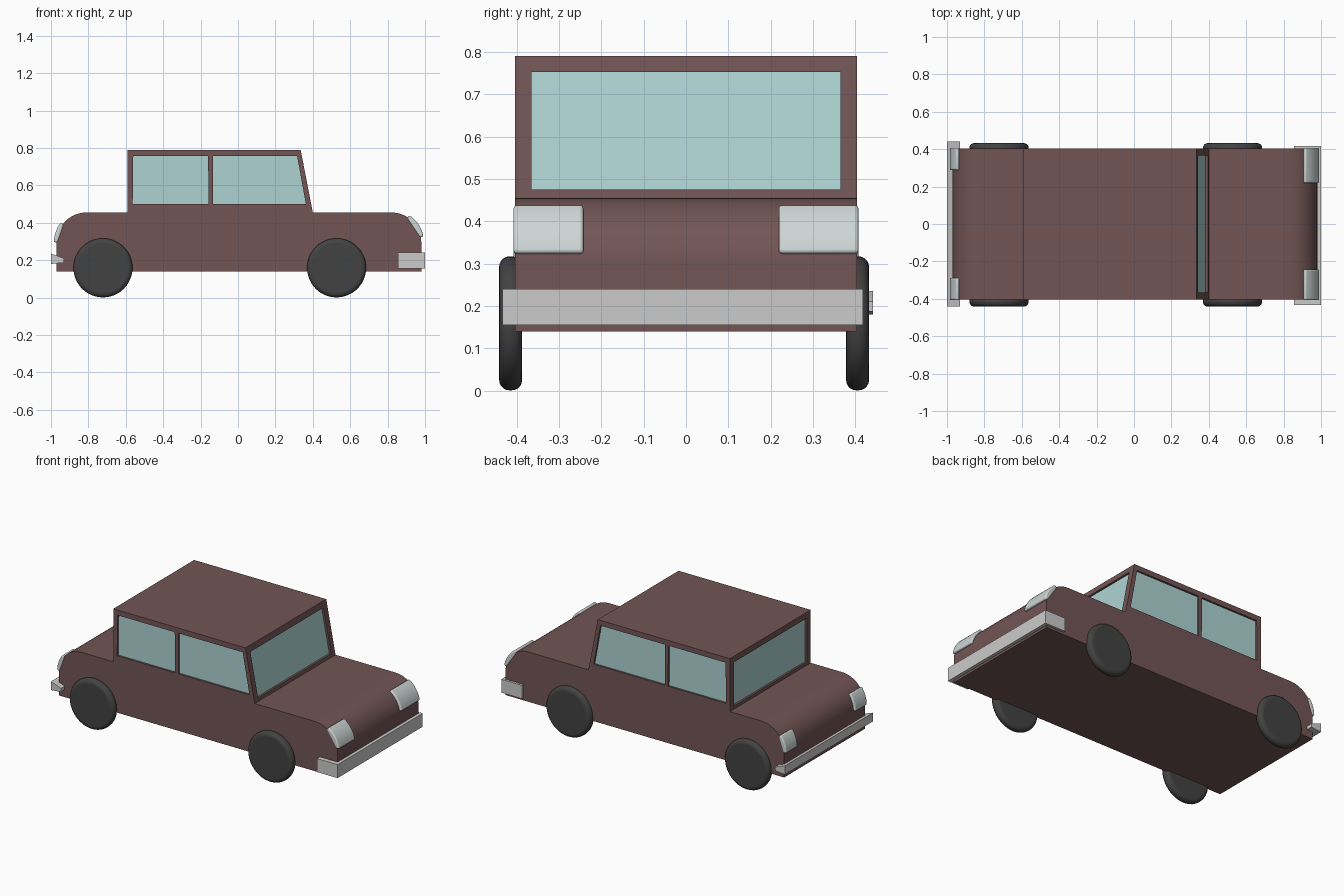
import bpy, bmesh, math

if "Cube" in bpy.data.objects:
    bpy.data.objects.remove(bpy.data.objects["Cube"])


def material(name, rgb):
    m = bpy.data.materials.new(name)
    m.diffuse_color = (*rgb, 1)
    m.use_nodes = True
    m.node_tree.nodes["Principled BSDF"].inputs["Base Color"].default_value = m.diffuse_color
    return m


PAINT = material("brown_paint", (0.17, 0.09, 0.09))
GLASS = material("pale_glass", (0.42, 0.65, 0.65))
RUBBER = material("dark_rubber", (0.055, 0.055, 0.055))
LENS = material("lens", (0.62, 0.67, 0.67))


def activate(ob):
    bpy.ops.object.select_all(action='DESELECT')
    ob.select_set(True)
    bpy.context.view_layer.objects.active = ob


def prism(name, pts, y0, y1, mat=None):
    """Extrude an x-z profile from y0 to y1."""
    bm = bmesh.new()
    f = bm.faces.new([bm.verts.new((x, y0, z)) for x, z in pts])
    ext = bmesh.ops.extrude_face_region(bm, geom=[f])
    verts = [g for g in ext["geom"] if isinstance(g, bmesh.types.BMVert)]
    bmesh.ops.translate(bm, verts=verts, vec=(0, y1 - y0, 0))
    bmesh.ops.recalc_face_normals(bm, faces=bm.faces)
    me = bpy.data.meshes.new(name)
    bm.to_mesh(me)
    bm.free()
    ob = bpy.data.objects.new(name, me)
    bpy.context.collection.objects.link(ob)
    if mat:
        me.materials.append(mat)
    return ob


def bevel(ob, width, segments=4):
    b = ob.modifiers.new("round", 'BEVEL')
    b.width, b.segments = width, segments
    b.limit_method, b.angle_limit = 'ANGLE', math.radians(35)


def smooth(ob):
    activate(ob)
    bpy.ops.object.shade_smooth_by_angle(angle=math.radians(32))


def arc(cx, cz, r, a0, a1, n=12):
    angles = [math.radians(a0 + (a1 - a0) * i / n) for i in range(n + 1)]
    return [(cx + r * math.cos(a), cz + r * math.sin(a)) for a in angles]


def screen(z):
    """x of the sloping windscreen plane at height z."""
    return 0.40 - 0.194 * (z - 0.455)


# Body shell: one side profile with bonnet, cabin and boot
FRONT, REAR, CZ, R = 0.82, -0.81, 0.295, 0.16
profile = [(-0.97, 0.14), (0.98, 0.14)] + arc(FRONT, CZ, R, 0, 90)
profile += [(0.40, 0.455), (screen(0.79), 0.79), (-0.59, 0.79), (-0.59, 0.455)]
profile += arc(REAR, CZ, R, 90, 180)
body = prism("body", profile, -0.404, 0.404, PAINT)


# Windows: cut a shallow pocket, then set a pane into it
def window(name, hole, pane, hole_y, pane_y):
    cutter = prism("cutter", hole, *hole_y)
    cutter.hide_render = True
    m = body.modifiers.new("pocket", 'BOOLEAN')
    m.operation, m.solver, m.object = 'DIFFERENCE', 'EXACT', cutter
    activate(body)
    bpy.ops.object.modifier_apply(modifier=m.name)
    bpy.data.objects.remove(cutter)
    prism(name, pane, *pane_y, GLASS)


def slab(edge, d0, d1, z0=0.475, z1=0.752):
    return [(edge(z0) + d0, z0), (edge(z0) + d1, z0),
            (edge(z1) + d1, z1), (edge(z1) + d0, z1)]


window("windscreen", slab(screen, -0.015, 0.05), slab(screen, -0.03, -0.013),
       (-0.365, 0.365), (-0.365, 0.365))
back = lambda z: -0.59
window("rear_window", slab(back, -0.05, 0.015), slab(back, 0.013, 0.03),
       (-0.365, 0.365), (-0.365, 0.365))
panes = {
    "rear_side_window": [(-0.563, 0.5), (-0.157, 0.5), (-0.16, 0.757), (-0.56, 0.757)],
    "front_side_window": [(-0.135, 0.5), (0.363, 0.5), (0.316, 0.757), (-0.135, 0.757)],
}
for name, pts in panes.items():
    for s in (-1, 1):
        window(name, pts, pts, (s * 0.39, s * 0.45), (s * 0.375, s * 0.392))
smooth(body)


# Lamps: curved lenses hugging the rounded corners
def lamp(name, cx, a0, a1, y0, y1):
    outer = arc(cx, CZ, R + 0.014, a0, a1)
    inner = arc(cx, CZ, R - 0.006, a1, a0, 1)
    ob = prism(name, outer + inner, y0, y1, LENS)
    bevel(ob, 0.008, 3)
    smooth(ob)


lamp("headlamp", FRONT, 10, 57, -0.407, -0.242)
lamp("headlamp", FRONT, 10, 57, 0.219, 0.407)
for y0, y1 in ((-0.407, -0.288), (0.288, 0.407)):
    lamp("tail_lamp", REAR, 180, 142, y0, y1)

# Bumpers: deep front bar, tapered rear bar
prism("front_bumper", [(0.855, 0.155), (1, 0.155), (1, 0.24), (0.855, 0.24)],
      -0.433, 0.418)
prism("rear_bumper", [(-1, 0.18), (-0.93, 0.187), (-0.93, 0.21), (-1, 0.235)],
      -0.441, 0.441)

# Wheels: discs with rounded shoulders
for place, x in (("front", 0.527), ("rear", -0.722)):
    for y in (-0.414, 0.405):
        bpy.ops.mesh.primitive_cylinder_add(
            vertices=48, radius=0.158, depth=0.054,
            location=(x, y, 0.159), rotation=(math.pi / 2, 0, 0))
        wheel = bpy.context.object
        wheel.name = place + "_wheel"
        wheel.data.materials.append(RUBBER)
        bevel(wheel, 0.024, 5)
        smooth(wheel)
